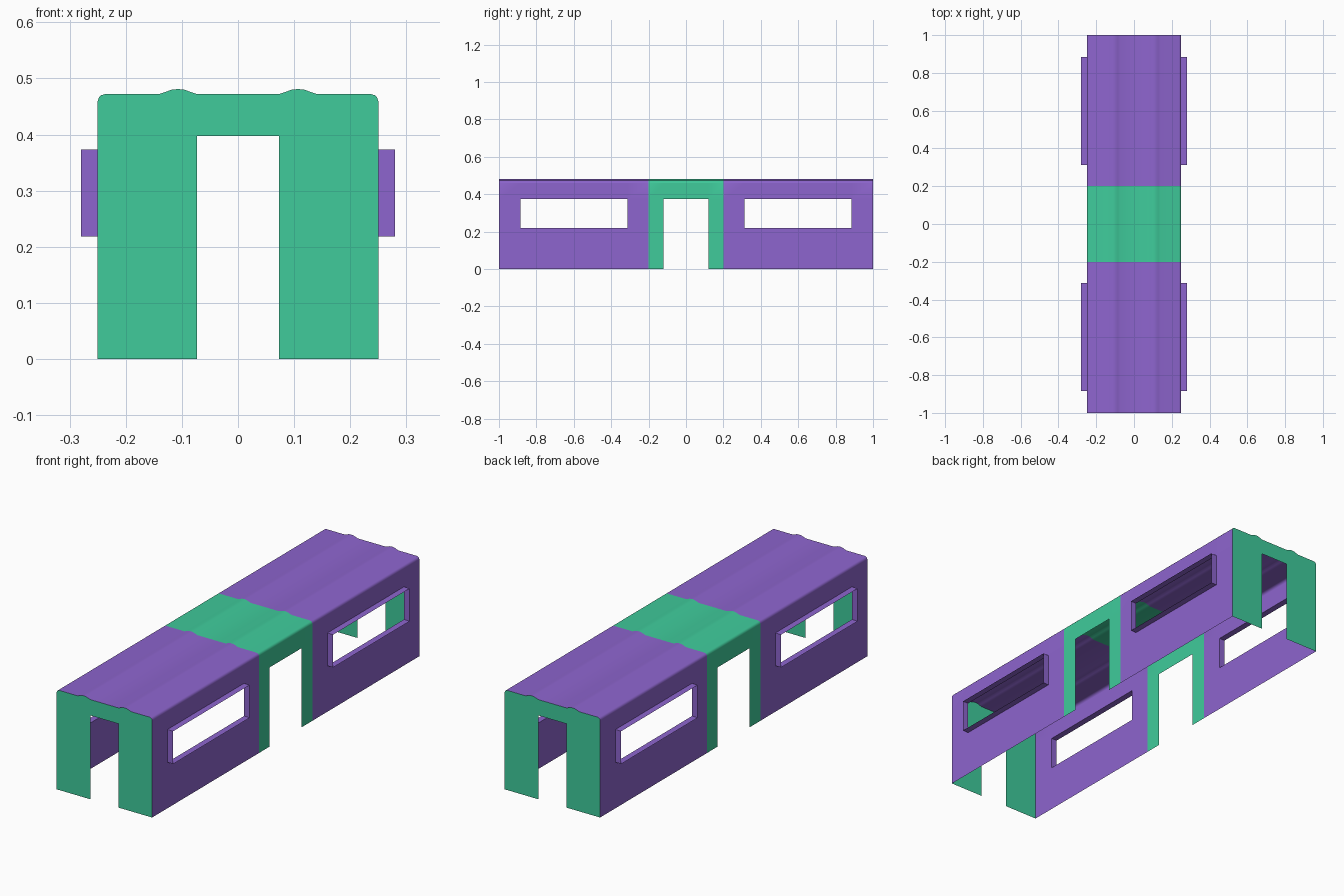
import bpy, bmesh

if "Cube" in bpy.data.objects:
    bpy.data.objects.remove(bpy.data.objects["Cube"])

W = 0.25            # half width of the shell
EAVE = 0.46         # height where the wall meets the rounded roof edge

# Right half of the roof profile (x, z), with one raised rib
HALF = [(0.073, 0.472), (0.085, 0.476), (0.096, 0.480), (0.107, 0.481),
        (0.118, 0.480), (0.129, 0.476), (0.141, 0.472), (0.237, 0.472),
        (0.244, 0.470), (0.248, 0.466), (W, EAVE)]
ROOF = [(-x, z) for x, z in reversed(HALF)] + HALF


def material(name, color):
    m = bpy.data.materials.new(name)
    m.diffuse_color = color
    m.use_nodes = True
    m.node_tree.nodes["Principled BSDF"].inputs["Base Color"].default_value = m.diffuse_color
    return m


PURPLE = material("purple", (0.27, 0.13, 0.62, 1))
GREEN = material("green", (0.05, 0.60, 0.33, 1))


def make(name, quads, mat):
    """Thin sheet object from a list of quads, welded and shaded smooth."""
    bm = bmesh.new()
    for q in quads:
        bm.faces.new([bm.verts.new(p) for p in q])
    bmesh.ops.remove_doubles(bm, verts=bm.verts, dist=1e-5)
    me = bpy.data.meshes.new(name)
    bm.to_mesh(me)
    bm.free()
    me.materials.append(mat)
    ob = bpy.data.objects.new(name, me)
    bpy.context.collection.objects.link(ob)
    bpy.ops.object.select_all(action='DESELECT')
    ob.select_set(True)
    bpy.context.view_layer.objects.active = ob
    bpy.ops.object.shade_smooth_by_angle(angle=0.7)


def outward(quad, s):
    return quad if s > 0 else quad[::-1]


def roof(y0, y1):
    return [[(a[0], y0, a[1]), (b[0], y0, b[1]), (b[0], y1, b[1]), (a[0], y1, a[1])]
            for a, b in zip(ROOF, ROOF[1:])]


def wall(s, ys, zs, hole):
    """Side wall on side s as a grid of cells, leaving out the hole cell."""
    x, out = s * W, []
    for i, (a, b) in enumerate(zip(ys, ys[1:])):
        for j, (c, d) in enumerate(zip(zs, zs[1:])):
            if (i, j) != hole:
                out.append(outward([(x, a, c), (x, b, c), (x, b, d), (x, a, d)], s))
    return out


def window_frame(s, y0, y1, z0, z1):
    """Open sleeve standing out from the wall around a window."""
    a, b = s * W, s * 0.28
    ring = [(y0, z0), (y1, z0), (y1, z1), (y0, z1)]
    return [outward([(a, *p), (a, *q), (b, *q), (b, *p)], -s)
            for p, q in zip(ring, ring[1:] + ring[:1])]


# Two purple carriages halves with window openings and frames
WY0, WY1, WZ0, WZ1 = 0.312, 0.885, 0.218, 0.373
for label, t in (("front", -1), ("back", 1)):
    ys = sorted(t * v for v in (0.2, WY0, WY1, 1.0))
    quads = roof(ys[0], ys[3])
    for s in (-1, 1):
        quads += wall(s, ys, (0, WZ0, WZ1, EAVE), (1, 1))
        make(f"{label}_{'right' if s > 0 else 'left'}_window_frame",
             window_frame(s, ys[1], ys[2], WZ0, WZ1), PURPLE)
    make(f"{label}_shell", quads, PURPLE)

    # Green end panel with doorway, in vertical strips under the roof profile
    panel = []
    for a, b in zip(ROOF, ROOF[1:]):
        base = 0.397 if abs(a[0] + b[0]) < 0.01 else 0.0
        panel.append(outward([(a[0], t, base), (b[0], t, base),
                              (b[0], t, b[1]), (a[0], t, a[1])], -t))
    make(f"{label}_end_panel", panel, GREEN)

# Green middle section with side doorways
mid = roof(-0.2, 0.2)
for s in (-1, 1):
    mid += wall(s, (-0.2, -0.12, 0.12, 0.2), (0, 0.375, EAVE), (1, 0))
make("middle_section", mid, GREEN)
